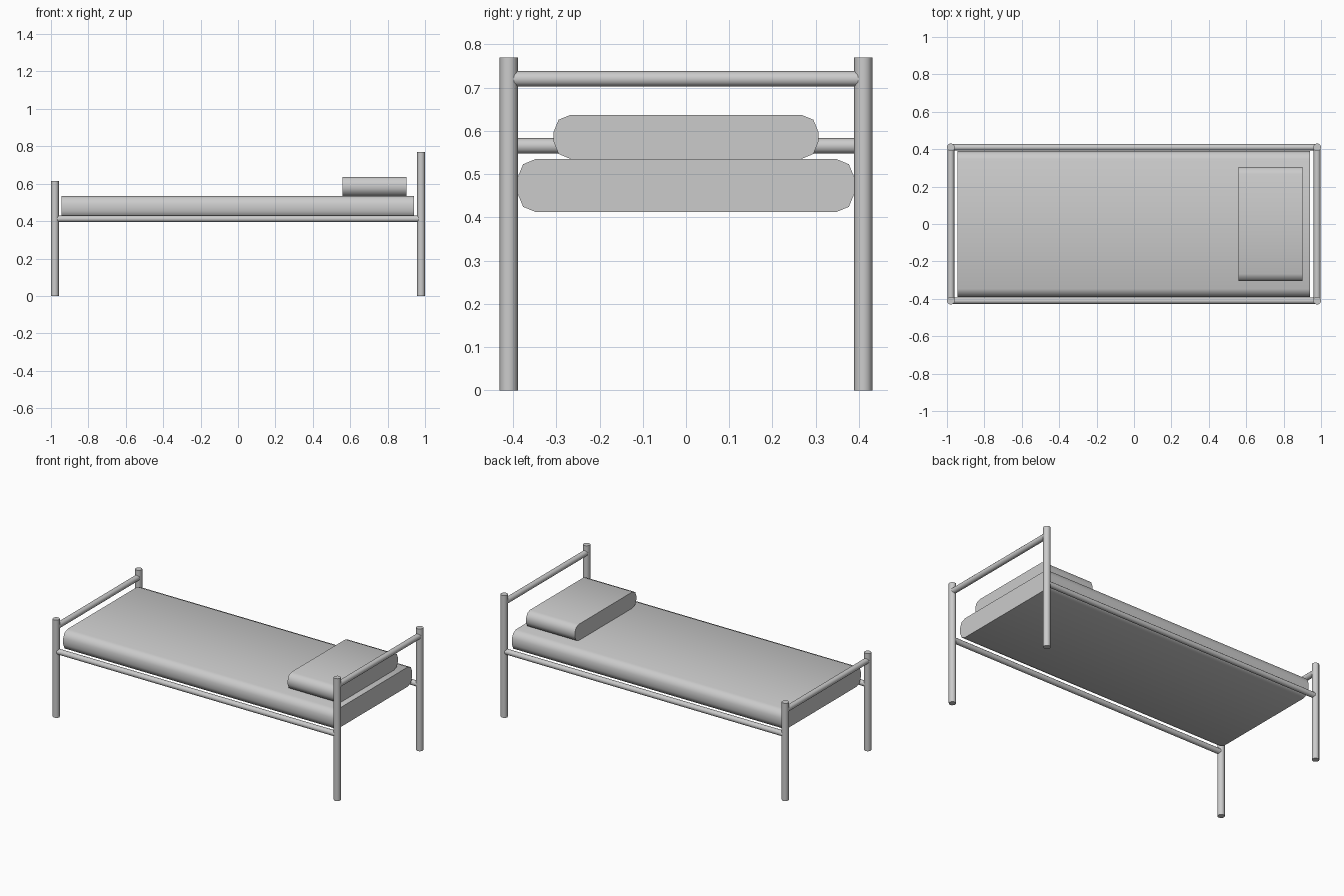
import bpy
from math import radians
from mathutils import Vector

if "Cube" in bpy.data.objects:
    bpy.data.objects.remove(bpy.data.objects["Cube"])

PX, PY = 0.979, 0.41  # post centres


def smooth(obj, angle=50):
    bpy.ops.object.select_all(action='DESELECT')
    obj.select_set(True)
    bpy.context.view_layer.objects.active = obj
    bpy.ops.object.shade_smooth_by_angle(angle=radians(angle))


def tube(name, a, b, radius, sides=12):
    a, b = Vector(a), Vector(b)
    d = b - a
    bpy.ops.mesh.primitive_cylinder_add(
        vertices=sides, radius=radius, depth=d.length, location=(a + b) / 2,
        rotation=d.to_track_quat('Z', 'Y').to_euler())
    obj = bpy.context.object
    obj.name = name
    smooth(obj)


def cushion(name, x0, x1, half_y, z0, z1, r):
    # chamfer-rounded profile in y/z, extruded along x with flat ends
    m = r * 0.293
    corner = [(half_y, z1 - r), (half_y - m, z1 - m), (half_y - r, z1)]
    top = corner + [(-y, z) for y, z in reversed(corner)]
    prof = top + [(-y, z0 + z1 - z) for y, z in top]
    n = len(prof)
    verts = [(x, y, z) for x in (x0, x1) for y, z in prof]
    faces = [(i, (i + 1) % n, n + (i + 1) % n, n + i) for i in range(n)]
    faces = [f[::-1] for f in faces]
    faces += [tuple(range(n)), tuple(range(2 * n - 1, n - 1, -1))]
    mesh = bpy.data.meshes.new(name)
    mesh.from_pydata(verts, [], faces)
    obj = bpy.data.objects.new(name, mesh)
    bpy.context.collection.objects.link(obj)
    bpy.context.view_layer.objects.active = obj
    obj.select_set(True)
    bpy.ops.object.mode_set(mode='EDIT')
    bpy.ops.mesh.select_all(action='SELECT')
    bpy.ops.mesh.normals_make_consistent(inside=False)
    bpy.ops.object.mode_set(mode='OBJECT')
    smooth(obj)


# posts and end rails: low foot end, tall head end
for end, x, h in (("foot", -PX, 0.615), ("head", PX, 0.77)):
    for side, y in (("front", -PY), ("back", PY)):
        tube(f"{end}_post_{side}", (x, y, 0), (x, y, h), 0.021)
    tube(f"{end}_rail", (x, -PY, h - 0.05), (x, PY, h - 0.05), 0.018)

# long side rails
for side, y in (("front", -PY), ("back", PY)):
    tube(f"side_rail_{side}", (-PX, y, 0.412), (PX, y, 0.412), 0.017)

# bedding
bpy.ops.object.select_all(action='DESELECT')
cushion("mattress", -0.945, 0.94, 0.389, 0.412, 0.535, 0.042)
bpy.ops.object.select_all(action='DESELECT')
cushion("pillow", 0.56, 0.90, 0.306, 0.535, 0.637, 0.039)
